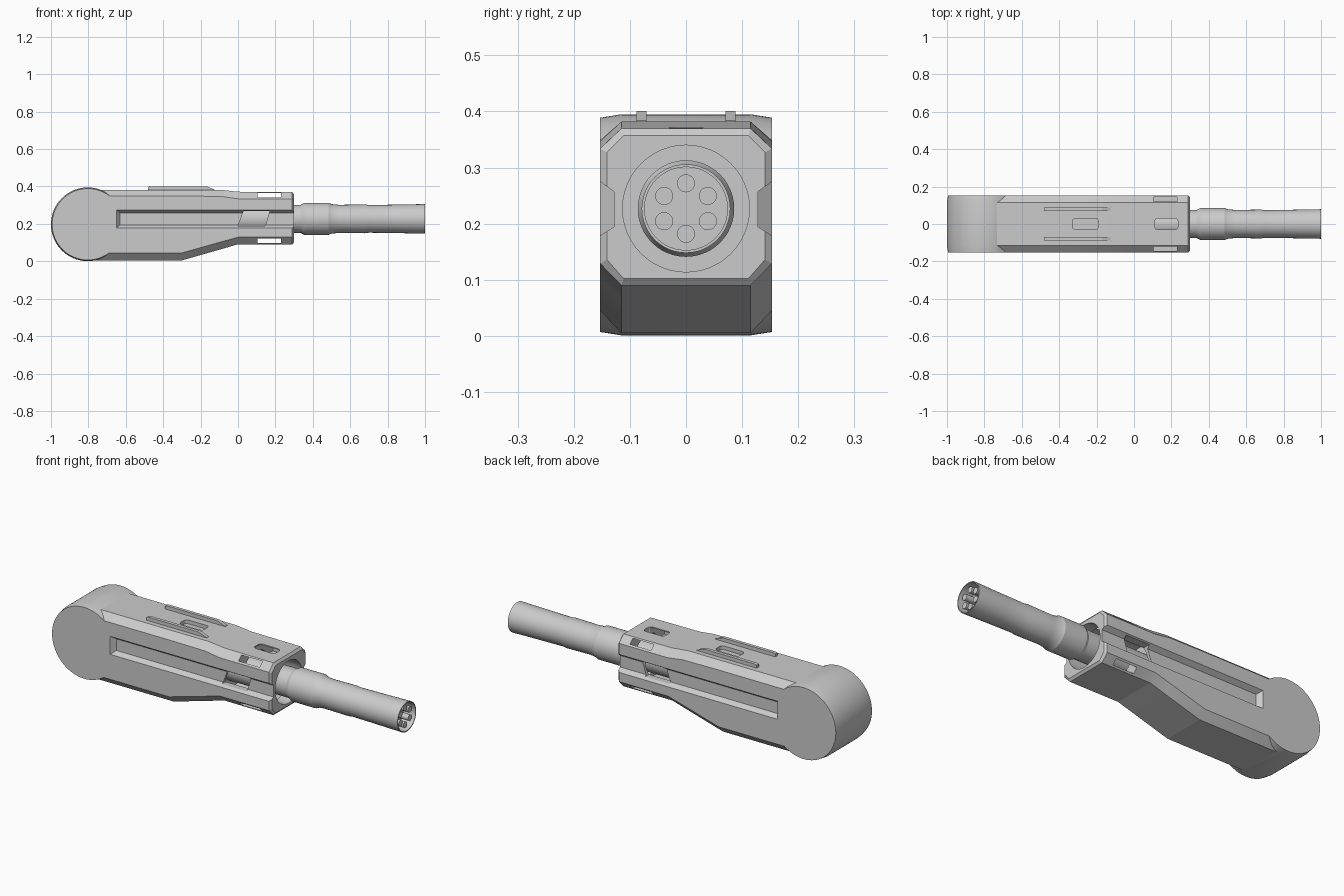
import bpy, bmesh, math

if "Cube" in bpy.data.objects:
    bpy.data.objects.remove(bpy.data.objects["Cube"])

grey = bpy.data.materials.new("light grey plastic")
grey.diffuse_color = (0.6, 0.6, 0.6, 1)
grey.use_nodes = True
grey.node_tree.nodes["Principled BSDF"].inputs["Base Color"].default_value = grey.diffuse_color
AXIS_Z = 0.227   # height of the cable axis


def loft(name, rings):
    """Skin a list of equal-length point rings and cap both ends."""
    bm = bmesh.new()
    vs = [[bm.verts.new(p) for p in r] for r in rings]
    n = len(rings[0])
    for a, b in zip(vs, vs[1:]):
        for i in range(n):
            j = (i + 1) % n
            bm.faces.new((a[i], a[j], b[j], b[i]))
    bm.faces.new(vs[0])
    bm.faces.new(vs[-1])
    bmesh.ops.recalc_face_normals(bm, faces=bm.faces)
    me = bpy.data.meshes.new(name)
    bm.to_mesh(me)
    bm.free()
    ob = bpy.data.objects.new(name, me)
    bpy.context.collection.objects.link(ob)
    me.materials.append(grey)
    return ob


def circle_x(x, r, n=48, cy=0, cz=AXIS_Z):
    return [(x, cy + r * math.cos(2 * math.pi * i / n),
             cz + r * math.sin(2 * math.pi * i / n)) for i in range(n)]


def circle_y(y, r, cx, cz, n=96):
    return [(cx + r * math.cos(2 * math.pi * i / n), y,
             cz + r * math.sin(2 * math.pi * i / n)) for i in range(n)]


def rounded_rect(x0, x1, hy, r, z):
    pts = []
    for cx, cy, a in ((x1 - r, hy - r, 0), (x0 + r, hy - r, 90),
                      (x0 + r, r - hy, 180), (x1 - r, r - hy, 270)):
        for k in range(5):
            t = math.radians(a + 22.5 * k)
            pts.append((cx + r * math.cos(t), cy + r * math.sin(t), z))
    return pts


def boolean(target, tool, op='DIFFERENCE'):
    m = target.modifiers.new("cut", 'BOOLEAN')
    m.operation, m.object, m.solver = op, tool, 'EXACT'
    bpy.context.view_layer.objects.active = target
    bpy.ops.object.modifier_apply(modifier=m.name)
    bpy.data.objects.remove(tool)


def smooth(ob, deg=25):
    bpy.ops.object.select_all(action='DESELECT')
    ob.select_set(True)
    bpy.context.view_layer.objects.active = ob
    bpy.ops.object.shade_smooth_by_angle(angle=math.radians(deg))


def section(x, top, top_edge, low_edge, low, hw, hy):
    """Chamfered rectangle across the housing."""
    half = [(hy, top), (hw, top_edge), (hw, low_edge), (hy, low)]
    return [(x, y, z) for y, z in half] + [(x, -y, z) for y, z in reversed(half)]


# Housing: chamfered body that narrows towards the cable end
housing = loft("housing", [
    section(-0.80, 0.382, 0.349, 0.045, 0.005, 0.153, 0.115),
    section(-0.30, 0.382, 0.349, 0.045, 0.005, 0.153, 0.115),
    section(-0.09, 0.382, 0.347, 0.104, 0.065, 0.153, 0.115),
    section(0.00, 0.372, 0.334, 0.129, 0.091, 0.153, 0.115),
    section(0.29, 0.370, 0.334, 0.129, 0.090, 0.153, 0.115),
    section(0.30, 0.357, 0.327, 0.136, 0.102, 0.141, 0.111)])

# Round drum at the far end
drum = loft("drum", [circle_y(y, r, -0.803, 0.198) for y, r in
                     ((-0.153, 0.191), (-0.115, 0.197), (0.115, 0.197), (0.153, 0.191))])
boolean(housing, drum, 'UNION')

# Side grooves and slanted side windows
for s in (-1, 1):
    groove = [[(x, s * y, z0), (0.32, s * y, z0), (0.32, s * y, z1), (x, s * y, z1)]
              for x, y, z0, z1 in ((-0.658, 0.163, 0.172, 0.282),
                                   (-0.63, 0.128, 0.195, 0.257))]
    boolean(housing, loft("groove_cutter", groove))
    window = [[(0.0, s * y, 0.188), (0.145, s * y, 0.188),
               (0.17, s * y, 0.27), (0.03, s * y, 0.27)] for y in (0.05, 0.17)]
    boolean(housing, loft("window_cutter", window))

# Round socket and the chambers that open through the corner chamfers
boolean(housing, loft("socket_cutter", [circle_x(-0.03, 0.113), circle_x(0.33, 0.113)]))
for z0, z1 in ((0.285, 0.365), (0.098, 0.172)):
    chamber = [[(x, -0.145, z0), (x, 0.145, z0), (x, 0.145, z1), (x, -0.145, z1)]
               for x in (0.105, 0.23)]
    boolean(housing, loft("chamber_cutter", chamber))

# Rounded recesses in the top
for x0, x1, depth in ((-0.33, -0.19, 0.362), (0.11, 0.235, 0.33)):
    boolean(housing, loft("recess_cutter", [rounded_rect(x0, x1, 0.03, 0.018, z)
                                            for z in (depth, 0.42)]))
smooth(housing, 12)

# Thin grip rails on the top
for s, side in ((-1, "front"), (1, "back")):
    outline = ((-0.48, 0.375), (-0.48, 0.398), (-0.47, 0.401), (-0.17, 0.401),
               (-0.125, 0.384), (-0.125, 0.375))
    loft("grip_rail_" + side, [[(x, s * 0.079 + d, z) for x, z in outline]
                               for d in (-0.009, 0.009)])

# Cable plug: stepped tube with a hollow end
profile = ((-0.04, 0.075), (0.335, 0.075), (0.355, 0.086), (0.485, 0.086),
           (0.50, 0.079), (0.54, 0.075), (0.68, 0.077), (0.70, 0.074), (0.84, 0.076),
           (1.0, 0.079), (1.0, 0.074), (0.93, 0.074))
plug = loft("cable_plug", [circle_x(x, r) for x, r in profile])
smooth(plug, 20)

# Six contact pins inside the hollow end
for k in range(6):
    a = math.radians(90 + 60 * k)
    cy, cz = 0.045 * math.cos(a), AXIS_Z + 0.045 * math.sin(a)
    pin = loft("contact_pin_%d" % (k + 1),
               [circle_x(x, 0.016, 20, cy, cz) for x in (0.92, 0.99)])
    smooth(pin)
